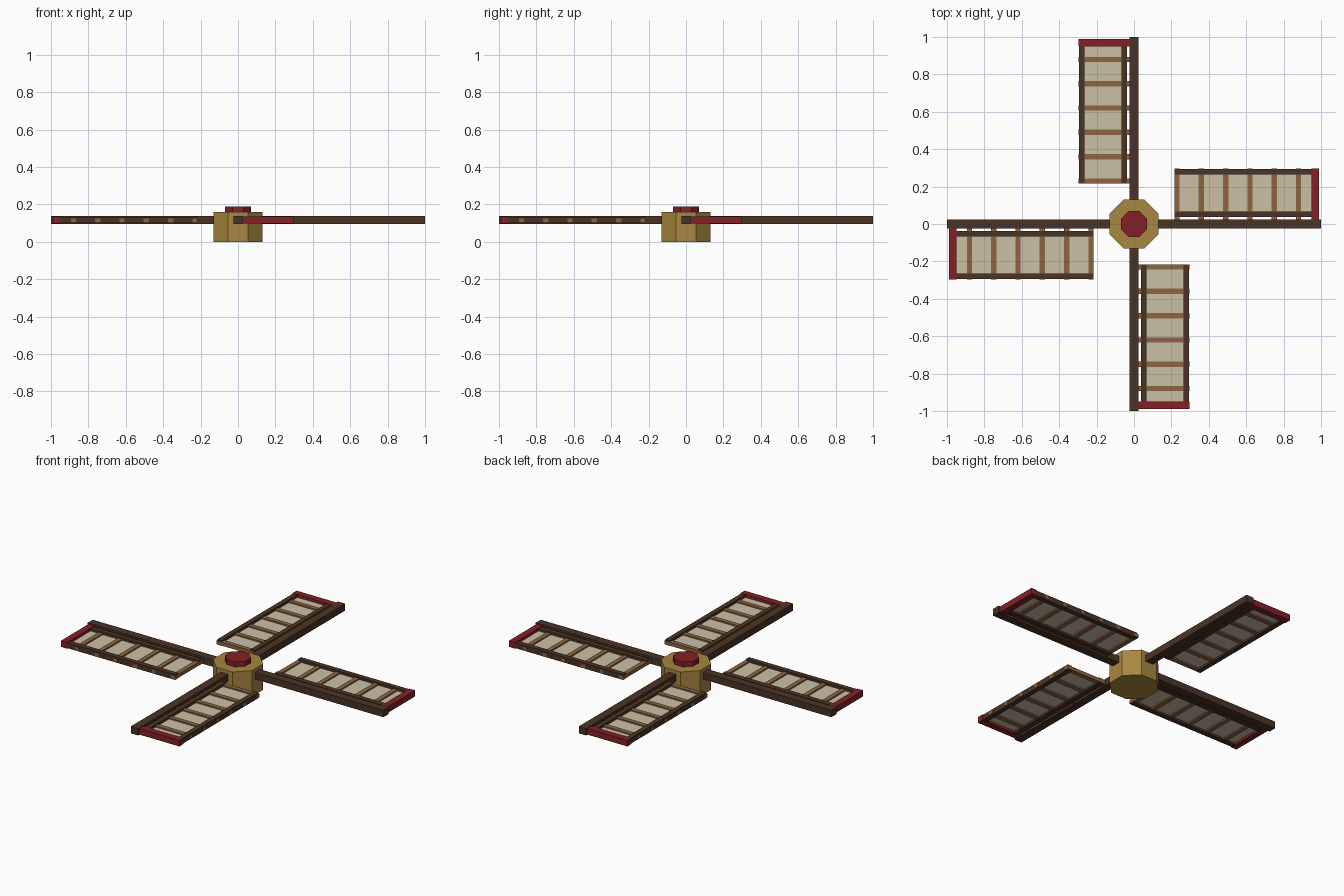
import bpy, math
from mathutils import Matrix

if "Cube" in bpy.data.objects:
    bpy.data.objects.remove(bpy.data.objects["Cube"])


def material(name, rgb):
    m = bpy.data.materials.new(name)
    m.diffuse_color = (*rgb, 1)
    m.use_nodes = True
    m.node_tree.nodes["Principled BSDF"].inputs["Base Color"].default_value = m.diffuse_color
    return m


GOLD = material("ochre", (0.39, 0.245, 0.05))
RED = material("dark red", (0.23, 0.015, 0.019))
DARK = material("dark wood", (0.071, 0.034, 0.019))
BROWN = material("light wood", (0.265, 0.13, 0.054))
CLOTH = material("canvas", (0.6, 0.53, 0.39))


def box(name, x, y, z, mat, turn):
    """Box from ranges, turned about the hub axis."""
    bpy.ops.mesh.primitive_cube_add(size=1)
    o = bpy.context.object
    o.name = name
    o.data.materials.append(mat)
    size = Matrix.Diagonal((x[1] - x[0], y[1] - y[0], z[1] - z[0], 1))
    move = Matrix.Translation((sum(x) / 2, sum(y) / 2, sum(z) / 2))
    o.data.transform(Matrix.Rotation(turn, 4, 'Z') @ move @ size)
    return o


def octagon(name, flat, z, mat):
    """Eight-sided block with flats facing the axes."""
    bpy.ops.mesh.primitive_cylinder_add(
        vertices=8, radius=flat / math.cos(math.pi / 8), depth=z[1] - z[0])
    o = bpy.context.object
    o.name = name
    o.data.materials.append(mat)
    o.data.transform(Matrix.Translation((0, 0, sum(z) / 2))
                     @ Matrix.Rotation(math.pi / 8, 4, 'Z'))
    return o


# Hub and its cap
octagon("hub", 0.131, (0, 0.16), GOLD)
octagon("hub_cap", 0.069, (0.155, 0.19), RED)

# Four sails around the hub
for i in range(4):
    a = i * math.pi / 2
    box(f"spar_{i}", (0.03, 1.0), (-0.025, 0.025), (0.096, 0.138), DARK, a)
    box(f"canvas_{i}", (0.218, 0.96), (0.04, 0.29), (0.112, 0.118), CLOTH, a)
    box(f"inner_rail_{i}", (0.22, 0.955), (0.037, 0.068), (0.1, 0.133), DARK, a)
    box(f"outer_rail_{i}", (0.22, 0.955), (0.264, 0.294), (0.1, 0.133), DARK, a)
    box(f"tip_board_{i}", (0.95, 0.99), (0.02, 0.297), (0.098, 0.135), RED, a)
    # Rungs pass through both rails
    for k in range(6):
        x = 0.23 + 0.13 * k
        box(f"rung_{i}_{k}", (x - 0.014, x + 0.014), (0.02, 0.297),
            (0.104, 0.126), BROWN, a)
